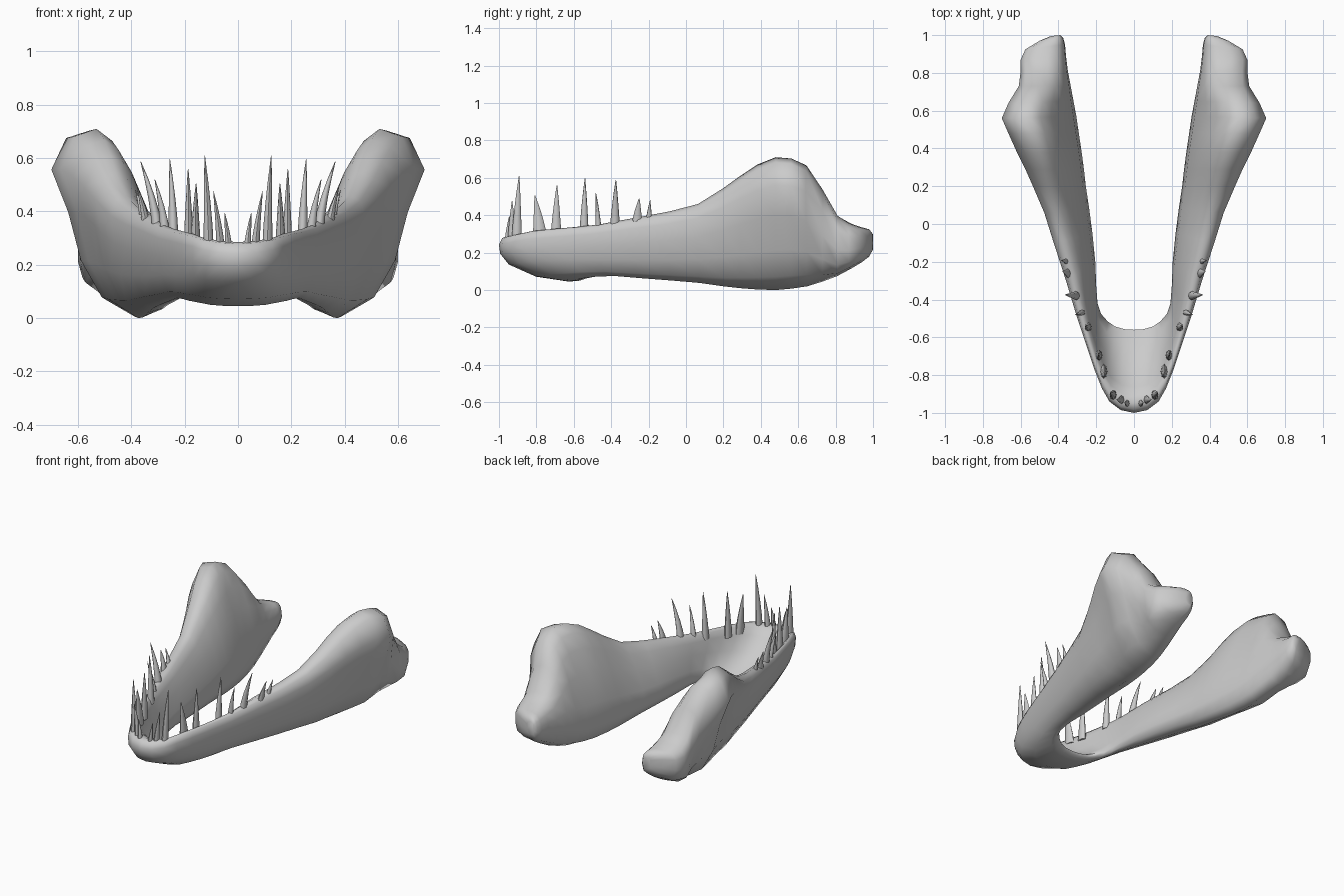
import bpy, bmesh, math
from mathutils import Vector

# Cross-section templates (u: inner 0 -> outer 1, v: bottom 0 -> top 1)
CHIN = [(1, .82), (.985, .62), (.88, .38), (.55, .11), (.15, 0), (.02, .02),
        (0, .08), (.18, .19), (.5, .47), (.69, .8), (.79, .95), (.88, 1), (.96, .97)]
MID = [(1, .82), (.98, .58), (.86, .3), (.65, .08), (.35, 0), (.1, .03),
       (0, .15), (.07, .38), (.28, .67), (.48, .87), (.63, .97), (.79, 1), (.94, .95)]
BLADE = [(1, .79), (.84, .56), (.72, .3), (.52, .1), (.22, 0), (.06, .04),
         (0, .15), (.04, .36), (.19, .62), (.34, .81), (.48, .935), (.64, 1), (.86, .96)]
KNOB = [(1, .75), (1, .4), (.93, .15), (.68, .03), (.3, 0), (.08, .1),
        (0, .38), (.02, .62), (.08, .82), (.2, .96), (.4, 1), (.65, .99), (.9, .92)]
SHAPES = [CHIN, MID, BLADE, KNOB]

# Stations: outer x,y, inner x,y, top z, bottom z, template position
FRONT = [
    (0, -1, 0, -.56, .285, .045, 0), (.07, -.985, .05, -.557, .29, .046, 0),
    (.13, -.94, .1, -.543, .30, .05, .05), (.17, -.87, .14, -.515, .315, .058, .15),
    (.21, -.77, .175, -.475, .325, .065, .3), (.25, -.65, .193, -.42, .335, .072, .5),
    (.30, -.50, .20, -.33, .35, .075, .75), (.36, -.30, .205, -.2, .385, .063, 1),
    (.425, -.1, .22, -.05, .42, .05, 1), (.475, .06, .237, .08, .46, .038, 1.1)]
BACK = [
    (.535, .2, .255, .2, .545, .02, 1.4), (.575, .29, .265, .29, .61, .01, 1.7),
    (.62, .38, .277, .38, .67, .003, 1.9), (.665, .48, .292, .48, .71, 0, 2),
    (.70, .56, .305, .57, .703, .008, 2), (.665, .64, .32, .65, .667, .02, 2.1),
    (.61, .73, .335, .73, .54, .045, 2.4), (.60, .81, .35, .81, .40, .075, 2.8),
    (.60, .87, .36, .89, .355, .115, 3), (.575, .925, .365, .95, .335, .15, 3),
    (.50, .97, .375, .985, .325, .18, 3), (.44, .995, .39, 1.0, .30, .215, 3)]


def section(st):
    xo, yo, xi, yi, zt, zb, k = st
    i = min(int(k), 2)
    f = k - i
    pts = []
    for a, b in zip(SHAPES[i], SHAPES[i + 1]):
        u, v = Vector(a).lerp(Vector(b), f)
        pts.append((xi + (xo - xi) * u, yi + (yo - yi) * u, zb + (zt - zb) * v))
    return pts


def loft(bm, rings, cap_start=False):
    loops = [[bm.verts.new(p) for p in r] for r in rings]
    n = len(loops[0])
    for a, b in zip(loops, loops[1:]):
        for j in range(n):
            bm.faces.new((a[j], a[(j + 1) % n], b[(j + 1) % n], b[j]))
    bm.faces.new(loops[-1])
    if cap_start:
        bm.faces.new(loops[0][::-1])


def finish(bm, name, angle):
    bmesh.ops.recalc_face_normals(bm, faces=bm.faces)
    me = bpy.data.meshes.new(name)
    bm.to_mesh(me)
    bm.free()
    ob = bpy.data.objects.new(name, me)
    bpy.context.collection.objects.link(ob)
    mod = ob.modifiers.new("mirror", 'MIRROR')
    mod.use_clip = True
    mod.merge_threshold = .0005
    bpy.ops.object.select_all(action='DESELECT')
    ob.select_set(True)
    bpy.context.view_layer.objects.active = ob
    bpy.ops.object.shade_smooth_by_angle(angle=math.radians(angle))
    return ob


# Jaw bone: half loft from chin to hinge, mirrored
bm = bmesh.new()
loft(bm, [section(s) for s in FRONT + BACK])
finish(bm, "jaw_bone", 85)

# Teeth: base x,y,z, tip x,y,z, half width, half depth
TEETH = [
    (.035, -.95, .25, .05, -.945, .395, .014, .02),
    (.065, -.93, .25, .092, -.93, .475, .016, .024),
    (.11, -.905, .255, .125, -.892, .61, .019, .027),
    (.16, -.78, .265, .157, -.808, .505, .019, .038),
    (.185, -.695, .265, .187, -.69, .56, .018, .029),
    (.242, -.545, .295, .256, -.54, .597, .019, .024),
    (.273, -.468, .31, .312, -.482, .52, .018, .016),
    (.302, -.38, .32, .365, -.375, .588, .02, .026),
    (.345, -.262, .345, .378, -.25, .49, .016, .028),
    (.355, -.198, .36, .385, -.192, .48, .014, .017)]
bm = bmesh.new()
for bx, by, bz, tx, ty, tz, rx, ry in TEETH:
    rings = []
    for t, r in ((0, 1), (.25, .88), (.5, .65), (.75, .38), (1, .06)):
        c = t ** 1.5
        cx, cy, cz = bx + (tx - bx) * c, by + (ty - by) * c, bz + (tz - bz) * t
        rings.append([(cx + rx * r * math.cos(a), cy + ry * r * math.sin(a), cz)
                      for a in (math.tau * i / 8 for i in range(8))])
    loft(bm, rings, True)
finish(bm, "teeth", 60)
